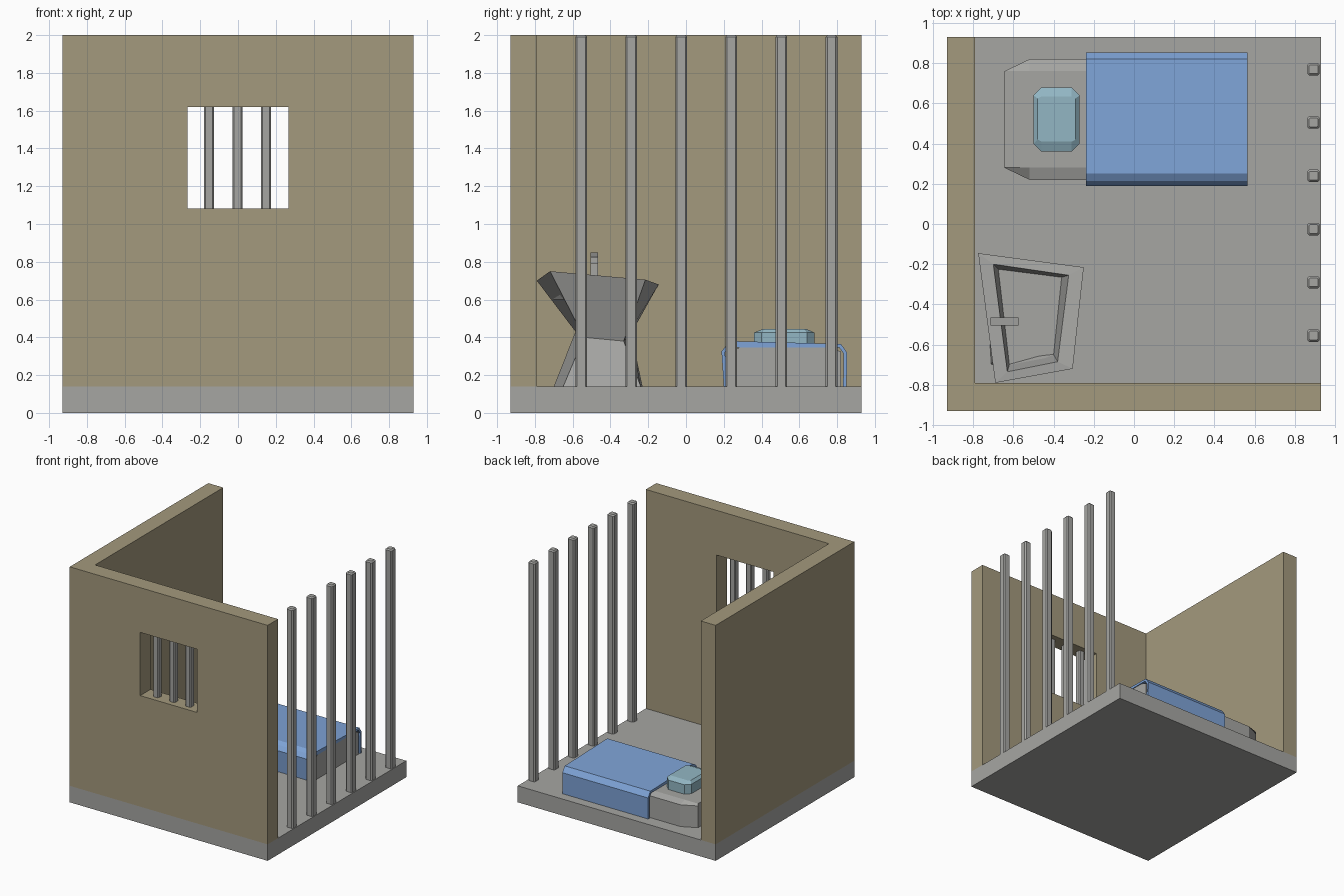
import bpy
import bmesh

old = bpy.data.objects.get("Cube")
if old:
    bpy.data.objects.remove(old, do_unlink=True)


def material(name, rgb):
    m = bpy.data.materials.new(name)
    m.use_nodes = True
    m.diffuse_color = (*rgb, 1)
    m.node_tree.nodes["Principled BSDF"].inputs["Base Color"].default_value = (*rgb, 1)
    return m


BROWN = material("sand wall", (0.37, 0.32, 0.205))
GREY = material("concrete grey", (0.38, 0.38, 0.365))
BLUE = material("blanket blue", (0.21, 0.37, 0.68))
TEAL = material("pillow teal", (0.29, 0.47, 0.55))


def finish(name, bm, mat):
    bmesh.ops.recalc_face_normals(bm, faces=bm.faces[:])
    mesh = bpy.data.meshes.new(name)
    bm.to_mesh(mesh)
    bm.free()
    mesh.materials.append(mat)
    ob = bpy.data.objects.new(name, mesh)
    bpy.context.collection.objects.link(ob)
    return ob


def box(name, lo, hi, mat):
    bm = bmesh.new()
    bmesh.ops.create_cube(bm, size=1)
    for v in bm.verts:
        v.co = [a + (c + 0.5) * (b - a) for a, b, c in zip(lo, hi, v.co)]
    return finish(name, bm, mat)


def loft(name, rings, mat):
    """Skin matching rings of points and cap both ends."""
    bm = bmesh.new()
    loops = [[bm.verts.new(p) for p in ring] for ring in rings]
    n = len(loops[0])
    for a, b in zip(loops, loops[1:]):
        for i in range(n):
            j = (i + 1) % n
            bm.faces.new((a[i], a[j], b[j], b[i]))
    bm.faces.new(loops[0][::-1])
    bm.faces.new(loops[-1])
    return finish(name, bm, mat)


def chamfered(x0, x1, y0, y1, cx, cy, z):
    """Rectangle with cut corners at one height."""
    return [(x, y, z) for x, y in (
        (x0 + cx, y0), (x1 - cx, y0), (x1, y0 + cy), (x1, y1 - cy),
        (x1 - cx, y1), (x0 + cx, y1), (x0, y1 - cy), (x0, y0 + cy))]


def bar(name, x, y, z0, z1, r):
    c = r * 0.3
    return loft(name, [chamfered(x - r, x + r, y - r, y + r, c, c, z0),
                       chamfered(x - r, x + r, y - r, y + r, c, c, z1 - 0.01),
                       chamfered(x - r + c, x + r - c, y - r + c, y + r - c, c / 2, c / 2, z1)], GREY)


# Room shell
E, I, F, H = 0.93, 0.79, 0.14, 2.0
box("floor", (-E, -E, 0), (E, E, F), GREY)
box("left_wall", (-E, -I, F), (-I, E, H), BROWN)

# Front wall with a framed opening, extruded from a ring of quads
W, B, T = 0.268, 1.083, 1.62
bm = bmesh.new()
outer = [(-E, F), (E, F), (E, H), (-E, H)]
inner = [(-W, B), (W, B), (W, T), (-W, T)]
vo = [bm.verts.new((x, -E, z)) for x, z in outer]
vi = [bm.verts.new((x, -E, z)) for x, z in inner]
for i in range(4):
    j = (i + 1) % 4
    bm.faces.new((vo[i], vo[j], vi[j], vi[i]))
new = bmesh.ops.extrude_face_region(bm, geom=bm.faces[:], use_keep_orig=True)["geom"]
bmesh.ops.translate(bm, vec=(0, E - I, 0),
                    verts=[g for g in new if isinstance(g, bmesh.types.BMVert)])
finish("front_wall", bm, BROWN)

# Window bars and the row of cell bars
for i, x in enumerate((-0.154, -0.002, 0.148)):
    bar(f"window_bar_{i + 1}", x, -0.86, B, T + 0.01, 0.026)
for i in range(6):
    bar(f"cell_bar_{i + 1}", 0.893, -0.555 + i * 0.265, F, H, 0.031)

# Bed with cut corners at the head and a raised, sloped top
def bed_ring(y0, y1, z):
    return [(0.56, y0, z), (0.56, y1, z), (-0.52, y1, z),
            (-0.645, min(y1, 0.76), z), (-0.645, max(y0, 0.28), z), (-0.52, y0, z)]


loft("bed", [bed_ring(0.22, 0.82, F), bed_ring(0.22, 0.82, 0.325),
             bed_ring(0.28, 0.76, 0.345)], GREY)

# Pillow
loft("pillow", [chamfered(-0.5, -0.27, 0.36, 0.68, 0.04, 0.04, 0.34),
                chamfered(-0.5, -0.27, 0.36, 0.68, 0.04, 0.04, 0.425),
                chamfered(-0.48, -0.29, 0.41, 0.635, 0.02, 0.01, 0.445)], TEAL)

# Blanket: a thin sheet draped over the bed
outside = [(0.2, F), (0.188, 0.325), (0.215, 0.36), (0.25, 0.38), (0.82, 0.365), (0.853, 0.32), (0.85, F)]
inside = [(0.832, F), (0.834, 0.315), (0.81, 0.347), (0.25, 0.347), (0.222, 0.345), (0.207, 0.32), (0.215, F)]
loft("blanket", [[(x, y, z) for y, z in outside + inside] for x in (-0.24, 0.565)], BLUE)

# Washbasin: flared foot, narrow neck, skewed bowl and sunken hollow
foot = [(-0.71, -0.70, F), (-0.37, -0.65, F), (-0.32, -0.24, F), (-0.74, -0.23, F)]
neck = [(-0.66, -0.585, 0.43), (-0.42, -0.54, 0.4), (-0.39, -0.33, 0.38), (-0.67, -0.29, 0.42)]
rim = [(-0.69, -0.79, 0.7), (-0.305, -0.72, 0.75), (-0.25, -0.215, 0.705), (-0.775, -0.145, 0.68)]
lip = [(-0.63, -0.735, 0.71), (-0.38, -0.685, 0.743), (-0.325, -0.255, 0.708), (-0.70, -0.2, 0.69)]
well = [(-0.62, -0.70, 0.6), (-0.4, -0.65, 0.6), (-0.36, -0.265, 0.6), (-0.675, -0.225, 0.6)]
loft("washbasin", [foot, neck, rim, lip, well], GREY)

# Tap
box("tap_post", (-0.715, -0.505, 0.69), (-0.67, -0.465, 0.84), GREY)
loft("tap_spout", [[(x, y, z + dz) for y, dz in ((-0.505, 0), (-0.465, 0), (-0.465, 0.035), (-0.505, 0.035))]
                   for x, z in ((-0.715, 0.815), (-0.575, 0.79))], GREY)
